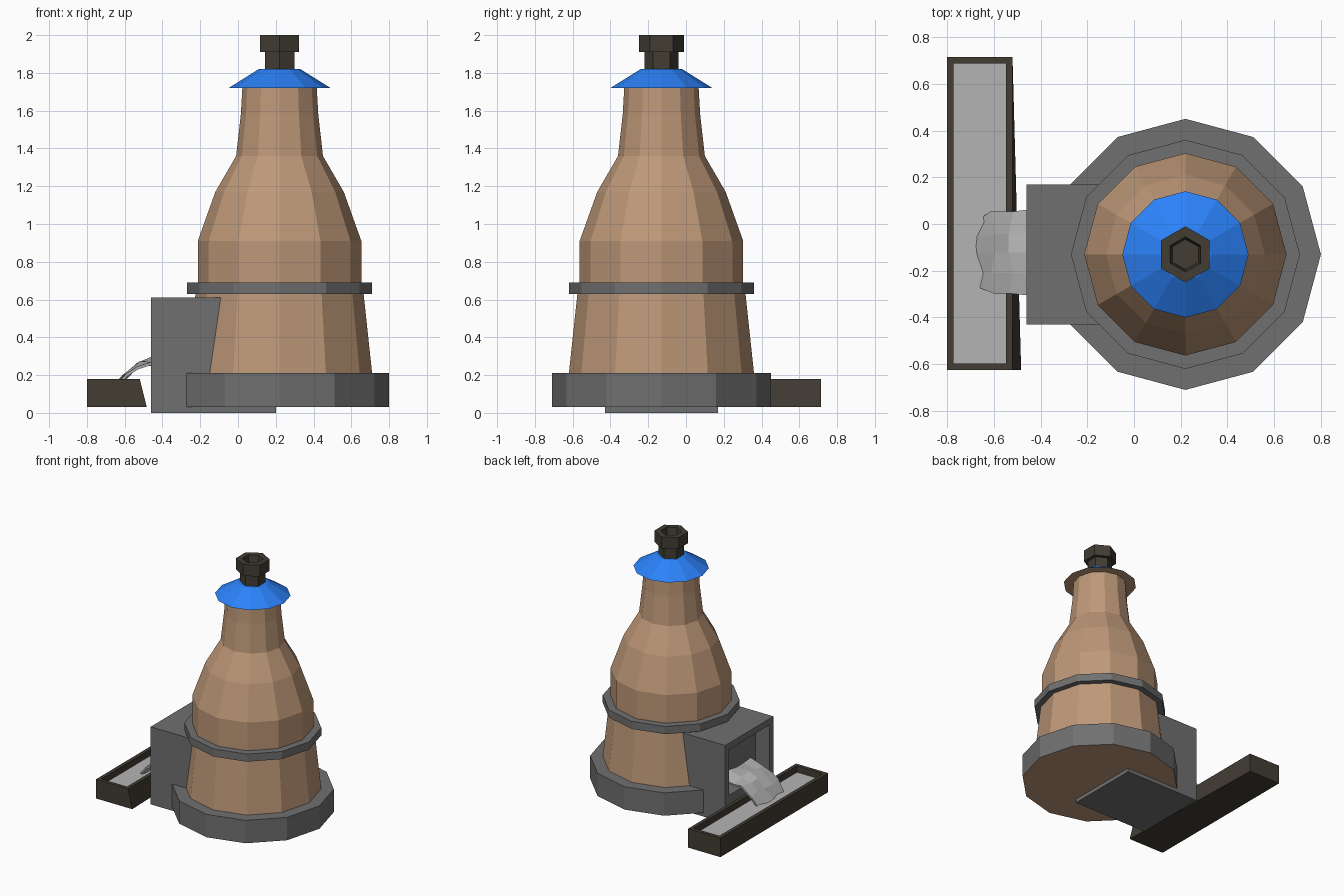
import bpy, bmesh, math
from mathutils import Vector

if "Cube" in bpy.data.objects:
    bpy.data.objects.remove(bpy.data.objects["Cube"])

CX, CY = 0.22, -0.13  # axis of the furnace stack


def mat(name, srgb):
    m = bpy.data.materials.new(name)
    m.diffuse_color = [((c / 255 + 0.055) / 1.055) ** 2.4 for c in srgb] + [1]
    m.use_nodes = True
    m.node_tree.nodes["Principled BSDF"].inputs["Base Color"].default_value = m.diffuse_color
    return m


CLAY = mat("clay", (190, 152, 120))
STEEL = mat("steel", (112, 112, 112))
BLUE = mat("blue", (43, 130, 250))
DARK = mat("dark_iron", (66, 61, 52))
METAL = mat("pale_metal", (180, 180, 180))


def finish(name, bm, mats):
    me = bpy.data.meshes.new(name)
    bm.to_mesh(me)
    bm.free()
    for m in mats:
        me.materials.append(m)
    ob = bpy.data.objects.new(name, me)
    bpy.context.collection.objects.link(ob)
    return ob


def lathe(name, profile, sides, mats, start=0.0):
    """Profile of (radius, z, material index of the band leading up to the next point)."""
    bm = bmesh.new()
    rings = []
    for r, z, _ in profile:
        rings.append([bm.verts.new((CX + r * math.cos(start + math.tau * i / sides),
                                    CY + r * math.sin(start + math.tau * i / sides), z))
                      for i in range(sides)])
    for (a, b), p in zip(zip(rings, rings[1:]), profile):
        for i in range(sides):
            j = (i + 1) % sides
            bm.faces.new((a[i], a[j], b[j], b[i])).material_index = p[2]
    bm.faces.new(rings[0][::-1])
    bm.faces.new(rings[-1]).material_index = profile[-1][2]
    return finish(name, bm, mats)


def box(lo, hi):
    bm = bmesh.new()
    bmesh.ops.create_cube(bm, size=1)
    for v in bm.verts:
        v.co = Vector([lo[k] if v.co[k] < 0 else hi[k] for k in range(3)])
    return bm


def recess(bm, direction, rim, depth, low=None):
    """Inset the face looking along direction and push it inwards."""
    d = Vector(direction)
    bm.normal_update()
    face = max(bm.faces, key=lambda f: f.normal.dot(d))
    bmesh.ops.inset_region(bm, faces=[face], thickness=rim)
    if low is not None:
        for v in sorted(face.verts, key=lambda v: v.co.z)[:2]:
            v.co.z = low
    new = bmesh.ops.extrude_discrete_faces(bm, faces=[face])["faces"][0]
    bmesh.ops.translate(bm, verts=new.verts, vec=-d * depth)
    return new


# Furnace stack: plinth, clay body, band and blue hood
lathe("furnace_stack", [
    (0.58, 0.03, 1), (0.58, 0.21, 1), (0.49, 0.21, 0), (0.445, 0.63, 1),
    (0.49, 0.63, 1), (0.49, 0.69, 1), (0.433, 0.69, 0), (0.433, 0.91, 0),
    (0.34, 1.17, 0), (0.23, 1.36, 0), (0.205, 1.58, 0), (0.197, 1.72, 0),
    (0.27, 1.72, 2), (0.11, 1.82, 2)], 12, [CLAY, STEEL, BLUE])

# Hexagonal chimney with hollow cap
lathe("chimney", [(0.09, 1.80, 0), (0.09, 1.91, 0), (0.12, 1.91, 0), (0.12, 2.0, 0),
                  (0.075, 2.0, 0), (0.065, 1.92, 0)], 6, [DARK], math.pi / 2)

# Outlet box with an opening facing the trough
bm = box((-0.46, -0.43, 0), (0.20, 0.17, 0.61))
recess(bm, (-1, 0, 0), 0.07, 0.12, low=0.2)
finish("outlet_box", bm, [STEEL])

# Casting trough, with one splayed lower corner and a pale filling
bm = box((-0.80, -0.625, 0.03), (-0.52, 0.715, 0.18))
for v in bm.verts:
    if v.co.x > -0.6 and v.co.y < 0 and v.co.z < 0.1:
        v.co.x = -0.483
recess(bm, (0, 0, 1), 0.04, 0.05).material_index = 1
finish("trough", bm, [DARK, METAL])

# Metal flow: cross-sections (x, z, half width) from the box down into the trough
bm = bmesh.new()
sections = [(-0.345, 0.30, 0.19), (-0.46, 0.285, 0.183), (-0.53, 0.265, 0.175),
            (-0.60, 0.205, 0.178), (-0.67, 0.125, 0.145)]
rows = []
for k, (x, z, w) in enumerate(sections):
    rows.append([bm.verts.new((x + 0.012 * math.sin(3 * k + 2 * i) * (k > 1), -0.122 + w * t,
                               z + 0.012 * math.cos(2 * k + 2 * i) - 0.012 * t * t))
                 for i, t in enumerate((-1, -0.5, 0, 0.45, 1))])
for a, b in zip(rows, rows[1:]):
    for i in range(4):
        bm.faces.new((a[i], b[i], b[i + 1], a[i + 1]))
bmesh.ops.recalc_face_normals(bm, faces=bm.faces)
bm.normal_update()
if sum(f.normal.z for f in bm.faces) < 0:
    bmesh.ops.reverse_faces(bm, faces=bm.faces)
flow = finish("metal_flow", bm, [METAL])
mod = flow.modifiers.new("thickness", "SOLIDIFY")
mod.thickness = 0.015
